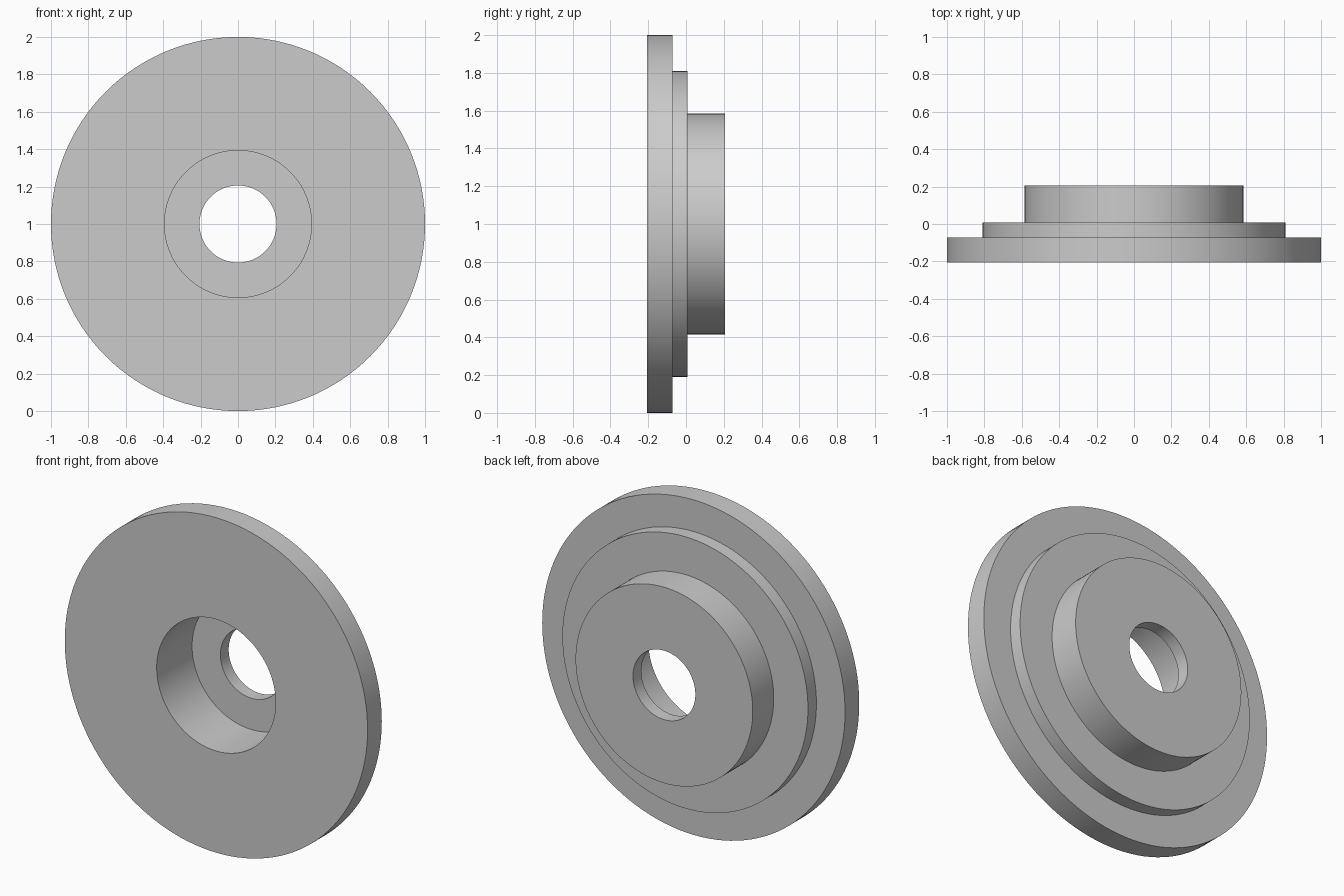
import bpy
import bmesh
import math
from mathutils import Matrix, Vector

cube = bpy.data.objects.get("Cube")
if cube:
    bpy.data.objects.remove(cube, do_unlink=True)

# Plain grey metal
grey = bpy.data.materials.new("grey_metal")
grey.use_nodes = True
grey.diffuse_color = (0.6, 0.6, 0.6, 1)
grey.node_tree.nodes["Principled BSDF"].inputs["Base Color"].default_value = (0.6, 0.6, 0.6, 1)

# Closed half section as (radius, y): flange, shoulder, hub, through hole, counterbore
section = [
    (1.0, -0.206), (1.0, -0.072),
    (0.811, -0.072), (0.811, 0.008),
    (0.585, 0.008), (0.585, 0.206),
    (0.206, 0.206), (0.206, 0.128),
    (0.393, 0.128), (0.393, -0.206),
]

# Revolve the section around the y axis
bm = bmesh.new()
verts = [bm.verts.new((r, y, 0)) for r, y in section]
edges = [bm.edges.new((a, b)) for a, b in zip(verts, verts[1:] + verts[:1])]
bmesh.ops.spin(bm, geom=verts + edges, cent=(0, 0, 0), axis=(0, 1, 0),
               angle=math.tau, steps=128, use_merge=True)
bmesh.ops.remove_doubles(bm, verts=bm.verts, dist=0.0001)
bmesh.ops.recalc_face_normals(bm, faces=bm.faces)
bmesh.ops.transform(bm, matrix=Matrix.Translation(Vector((0, 0, 1))), verts=bm.verts)

mesh = bpy.data.meshes.new("stepped_flange")
bm.to_mesh(mesh)
bm.free()
mesh.materials.append(grey)
flange = bpy.data.objects.new("stepped_flange", mesh)
bpy.context.collection.objects.link(flange)

# Smooth round walls with sharp rims
bpy.ops.object.select_all(action="DESELECT")
flange.select_set(True)
bpy.context.view_layer.objects.active = flange
bpy.ops.object.shade_smooth_by_angle(angle=math.radians(30))
